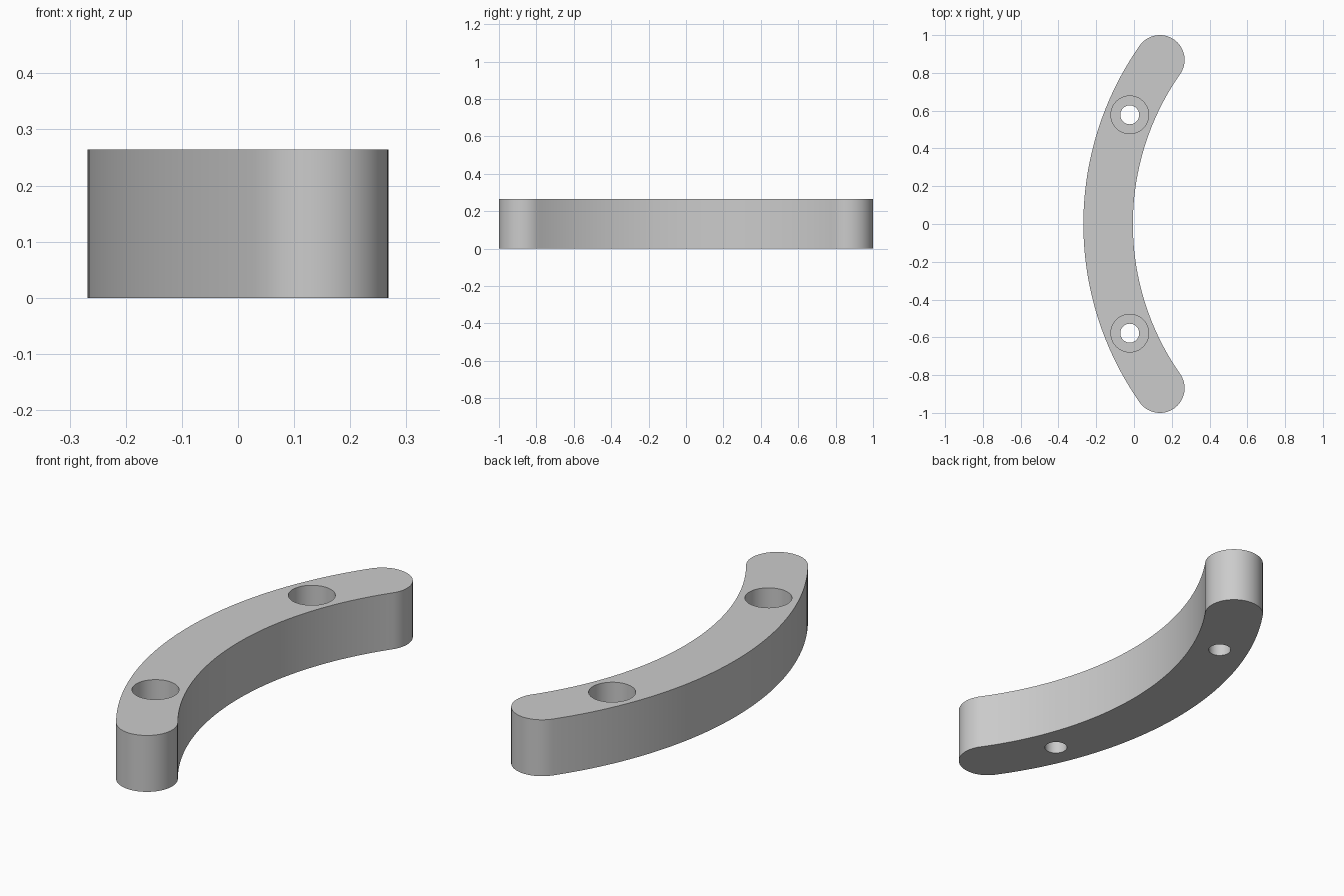
import bpy, bmesh, math

if "Cube" in bpy.data.objects:
    bpy.data.objects.remove(bpy.data.objects["Cube"])

H = 0.264                    # thickness
W = 0.131                    # half width of the bar
CX, CY = 0.137, 0.869        # centre of the rounded end
MID = -0.137                 # centreline x at y = 0
SAG = CX - MID
R = (CY ** 2 + SAG ** 2) / (2 * SAG)   # centreline radius
AX = MID + R                 # arc centre x
A = math.asin(CY / R)        # half sweep

grey = bpy.data.materials.new("plain grey")
grey.diffuse_color = (0.6, 0.6, 0.6, 1)
grey.use_nodes = True
grey.node_tree.nodes["Principled BSDF"].inputs["Base Color"].default_value = grey.diffuse_color


def make_object(name, bm):
    bmesh.ops.recalc_face_normals(bm, faces=bm.faces)
    mesh = bpy.data.meshes.new(name)
    bm.to_mesh(mesh)
    bm.free()
    mesh.materials.append(grey)
    ob = bpy.data.objects.new(name, mesh)
    bpy.context.collection.objects.link(ob)
    return ob


def arc(cx, cy, r, a0, a1, n):
    return [(cx + r * math.cos(a0 + (a1 - a0) * i / n),
             cy + r * math.sin(a0 + (a1 - a0) * i / n)) for i in range(n)]


# Curved handle bar: outer arc, rounded end, inner arc, rounded end
pi = math.pi
outline = (arc(AX, 0, R + W, pi - A, pi + A, 64)
           + arc(CX, -CY, W, pi + A, 2 * pi + A, 32)
           + arc(AX, 0, R - W, pi + A, pi - A, 64)
           + arc(CX, CY, W, -A, pi - A, 32))
bm = bmesh.new()
base = bm.faces.new([bm.verts.new((x, y, 0)) for x, y in outline])
ext = bmesh.ops.extrude_face_region(bm, geom=[base], use_keep_orig=True)
bmesh.ops.translate(bm, vec=(0, 0, H),
                    verts=[v for v in ext["geom"] if isinstance(v, bmesh.types.BMVert)])
bar = make_object("curved_handle", bm)


# Stepped screw holes: narrow bore below, wide counterbore above
def stepped_cutter(name, x, y, n=48):
    bm = bmesh.new()
    rings = [[bm.verts.new((px, py, z)) for px, py in arc(x, y, r, 0, 2 * pi, n)]
             for r, z in ((0.05, -0.1), (0.05, 0.13), (0.1, 0.13), (0.1, H + 0.1))]
    for a, b in zip(rings, rings[1:]):
        for i in range(n):
            j = (i + 1) % n
            bm.faces.new((a[i], a[j], b[j], b[i]))
    bm.faces.new(rings[0])
    bm.faces.new(rings[-1])
    return make_object(name, bm)


HY = 0.578
HX = AX - math.sqrt(R * R - HY * HY)
bpy.context.view_layer.objects.active = bar
bar.select_set(True)
for side in (-1, 1):
    cutter = stepped_cutter("screw_hole_cutter", HX, side * HY)
    cutter.hide_render = True
    mod = bar.modifiers.new("screw_hole", 'BOOLEAN')
    mod.operation = 'DIFFERENCE'
    mod.solver = 'EXACT'
    mod.object = cutter
    bpy.ops.object.modifier_apply(modifier=mod.name)
    bpy.data.objects.remove(cutter)

bpy.ops.object.shade_smooth_by_angle(angle=math.radians(30))
